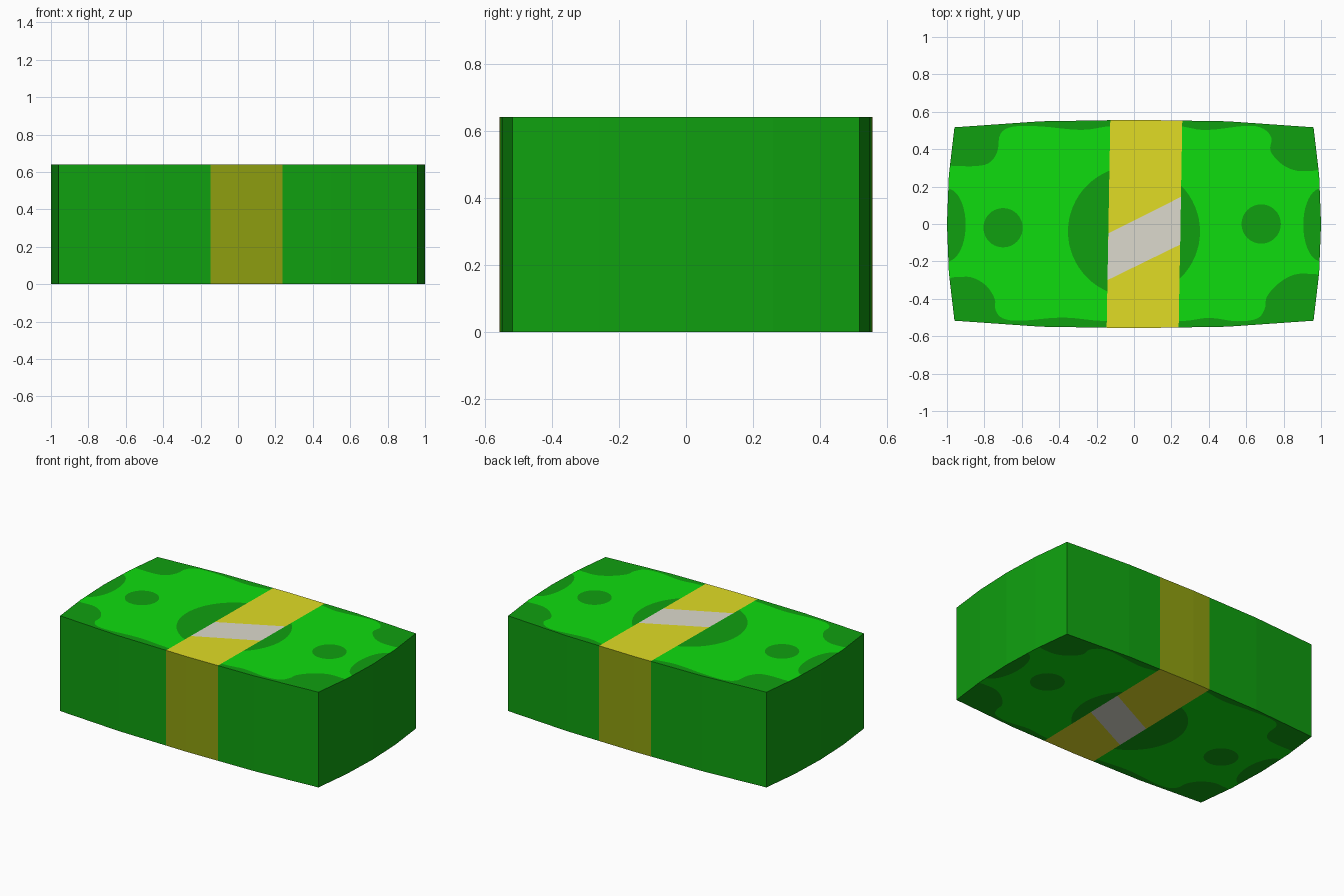
import bpy, bmesh, math
from mathutils import Vector
from mathutils.geometry import delaunay_2d_cdt

if "Cube" in bpy.data.objects:
    bpy.data.objects.remove(bpy.data.objects["Cube"])

HEIGHT = 0.64


def material(name, rgb):
    m = bpy.data.materials.new(name)
    m.diffuse_color = (*rgb, 1)
    m.use_nodes = True
    m.node_tree.nodes["Principled BSDF"].inputs["Base Color"].default_value = m.diffuse_color
    return m


MATS = [material("dark green", (0.005, 0.352, 0.005)),
        material("bright green", (0.0045, 0.716, 0.0045)),
        material("yellow band", (0.753, 0.716, 0.018)),
        material("olive band side", (0.27, 0.342, 0.005)),
        material("off white", (0.716, 0.70, 0.61))]
DARK, BRIGHT, YELLOW, OLIVE, WHITE = range(5)


def ellipse(cx, cy, rx, ry, n=40):
    return [(cx + rx * math.cos(2 * math.pi * i / n),
             cy + ry * math.sin(2 * math.pi * i / n)) for i in range(n)]


def smooth_loop(pts, steps=4):
    """Closed Catmull-Rom curve through the points."""
    out, n = [], len(pts)
    for i in range(n):
        a, b, c, d = (Vector(pts[(i + k) % n]) for k in (-1, 0, 1, 2))
        for s in range(steps):
            t = s / steps
            p = 0.5 * (2 * b + (c - a) * t + (2 * a - 5 * b + 4 * c - d) * t * t
                       + (3 * b - a - 3 * c + d) * t ** 3)
            out.append((p.x, p.y))
    return out


def inside(x, y, poly):
    hit = False
    for (x1, y1), (x2, y2) in zip(poly, poly[1:] + poly[:1]):
        if (y1 > y) != (y2 > y) and x < x1 + (y - y1) * (x2 - x1) / (y2 - y1):
            hit = not hit
    return hit


# Bulging outline of the stack: quarter points, then mirrored
quarter = [(1.0, 0.0), (0.99, 0.26), (0.96, 0.517), (0.5, 0.549), (0.0, 0.557)]
half = quarter + [(-x, y) for x, y in quarter[-2::-1]]
outline = half + [(x, -y) for x, y in half[-2:0:-1]]

# Bright printed field with notched corners (overruns the ends, then clipped)
field = smooth_loop([
    (1.1, 0.285), (0.97, 0.285), (0.87, 0.285), (0.79, 0.32), (0.73, 0.39), (0.735, 0.46),
    (0.69, 0.51), (0.60, 0.525), (0.38, 0.502), (0.22, 0.525), (-0.10, 0.525),
    (-0.28, 0.503), (-0.50, 0.522), (-0.65, 0.52), (-0.715, 0.48), (-0.73, 0.39),
    (-0.77, 0.33), (-0.84, 0.31), (-0.97, 0.31), (-1.1, 0.31),
    (-1.1, -0.285), (-0.97, -0.285), (-0.87, -0.285), (-0.79, -0.33), (-0.745, -0.40),
    (-0.74, -0.46), (-0.70, -0.505), (-0.60, -0.517), (-0.38, -0.50), (-0.14, -0.52),
    (0.24, -0.52), (0.40, -0.502), (0.55, -0.52), (0.66, -0.505), (0.70, -0.45),
    (0.71, -0.39), (0.77, -0.32), (0.86, -0.27), (0.97, -0.267), (1.1, -0.267)])

band = [(-0.147, -0.6), (0.238, -0.6), (0.259, 0.6), (-0.126, 0.6)]
label = [(-0.142, -0.30), (0.247, -0.11), (0.251, 0.145), (-0.137, -0.05)]

# Printed regions, later ones lie over earlier ones
regions = [(outline, DARK), (field, BRIGHT),
           (ellipse(0, -0.04, 0.353, 0.35, 64), DARK),
           (ellipse(-0.70, -0.02, 0.105, 0.105), DARK),
           (ellipse(0.68, 0.0, 0.105, 0.105), DARK),
           (ellipse(-1.0, -0.005, 0.10, 0.195), DARK),
           (ellipse(1.0, -0.005, 0.095, 0.195), DARK),
           (band, YELLOW), (label, WHITE)]

# Cut the flat sheet along every region border
points, edges = [], []
for poly, _ in regions:
    k, n = len(points), len(poly)
    points += [Vector(p) for p in poly]
    edges += [(k + i, k + (i + 1) % n) for i in range(n)]
sheet = delaunay_2d_cdt(points, edges, [], 0, 1e-5)

bm = bmesh.new()
verts = [bm.verts.new((v.x, v.y, 0)) for v in sheet[0]]
for f in sheet[2]:
    cx = sum(sheet[0][i].x for i in f) / len(f)
    cy = sum(sheet[0][i].y for i in f) / len(f)
    if inside(cx, cy, outline):
        face = bm.faces.new([verts[i] for i in f])
        face.material_index = [m for p, m in regions if inside(cx, cy, p)][-1]
bmesh.ops.delete(bm, geom=[v for v in bm.verts if not v.link_faces], context='VERTS')

# Extrude the printed sheet so top and bottom match
ret = bmesh.ops.extrude_face_region(bm, geom=bm.faces[:], use_keep_orig=True)
top = [g for g in ret["geom"] if isinstance(g, bmesh.types.BMVert)]
bmesh.ops.translate(bm, vec=(0, 0, HEIGHT), verts=top)
bmesh.ops.recalc_face_normals(bm, faces=bm.faces[:])

# Sides: dark paper edges, olive where the band wraps around
for f in bm.faces:
    f.normal_update()
    if abs(f.normal.z) < 0.5:
        c = f.calc_center_median()
        f.material_index = OLIVE if inside(c.x, c.y, band) else DARK

mesh = bpy.data.meshes.new("banknote_stack")
bm.to_mesh(mesh)
bm.free()
for m in MATS:
    mesh.materials.append(m)
obj = bpy.data.objects.new("banknote_stack", mesh)
bpy.context.collection.objects.link(obj)
